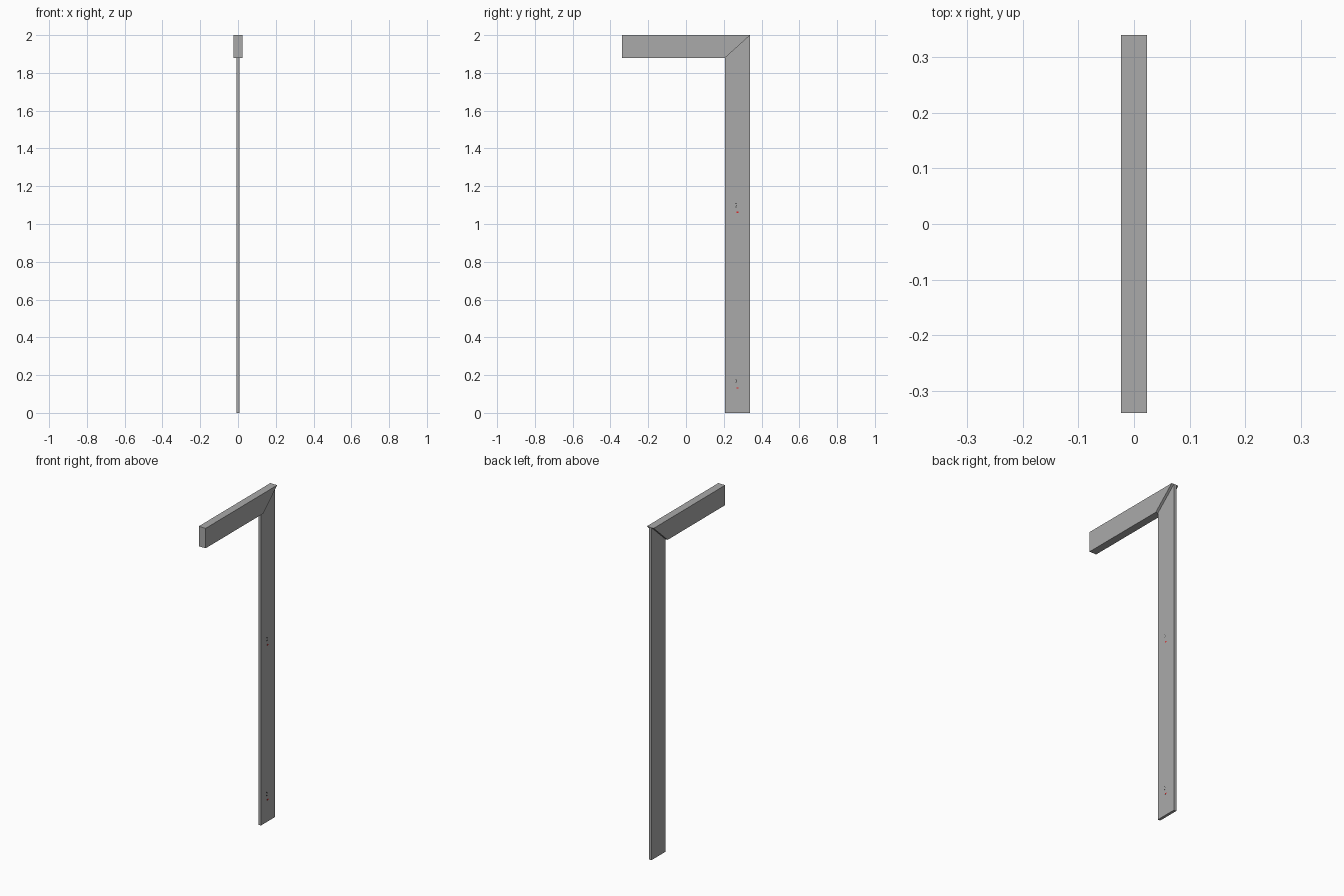
import bpy, bmesh

if "Cube" in bpy.data.objects:
    bpy.data.objects.remove(bpy.data.objects["Cube"])


def material(name, rgb):
    m = bpy.data.materials.new(name)
    m.diffuse_color = (*rgb, 1)
    m.use_nodes = True
    m.node_tree.nodes["Principled BSDF"].inputs["Base Color"].default_value = m.diffuse_color
    return m


GREY = material("mid grey", (0.40, 0.40, 0.40))
RED = material("red", (0.75, 0.02, 0.02))
BLACK = material("black", (0.01, 0.01, 0.01))


def prism(name, profile, x0, x1, mat):
    """Extrude a closed (y, z) profile from x0 to x1."""
    bm = bmesh.new()
    face = bm.faces.new([bm.verts.new((x0, y, z)) for y, z in profile])
    ext = bmesh.ops.extrude_face_region(bm, geom=[face])
    for v in ext["geom"]:
        if isinstance(v, bmesh.types.BMVert):
            v.co.x = x1
    bmesh.ops.recalc_face_normals(bm, faces=bm.faces)
    me = bpy.data.meshes.new(name)
    bm.to_mesh(me)
    bm.free()
    me.materials.append(mat)
    ob = bpy.data.objects.new(name, me)
    bpy.context.collection.objects.link(ob)
    return ob


def rect(y, z, w, h):
    return [(y - w / 2, z - h / 2), (y + w / 2, z - h / 2),
            (y + w / 2, z + h / 2), (y - w / 2, z + h / 2)]


# thick top rail and thin upright, meeting in a mitre
prism("top_rail", [(-0.34, 1.88), (0.207, 1.88), (0.34, 2.0), (-0.34, 2.0)],
      -0.023, 0.023, GREY)
T = 0.008
prism("upright", [(0.207, 0), (0.34, 0), (0.34, 2.0), (0.207, 1.88)], -T, T, GREY)

# tiny marks on the right face of the upright
for label, z in (("upper", 1.062), ("lower", 0.132)):
    prism(label + "_red_mark", rect(0.272, z, 0.011, 0.007), T, T + 0.0005, RED)
    for i in range(3):
        prism(f"{label}_dark_mark_{i}", rect(0.264 + 0.004 * (i % 2), z + 0.028 + 0.009 * i, 0.005, 0.004),
              T, T + 0.0005, BLACK)
